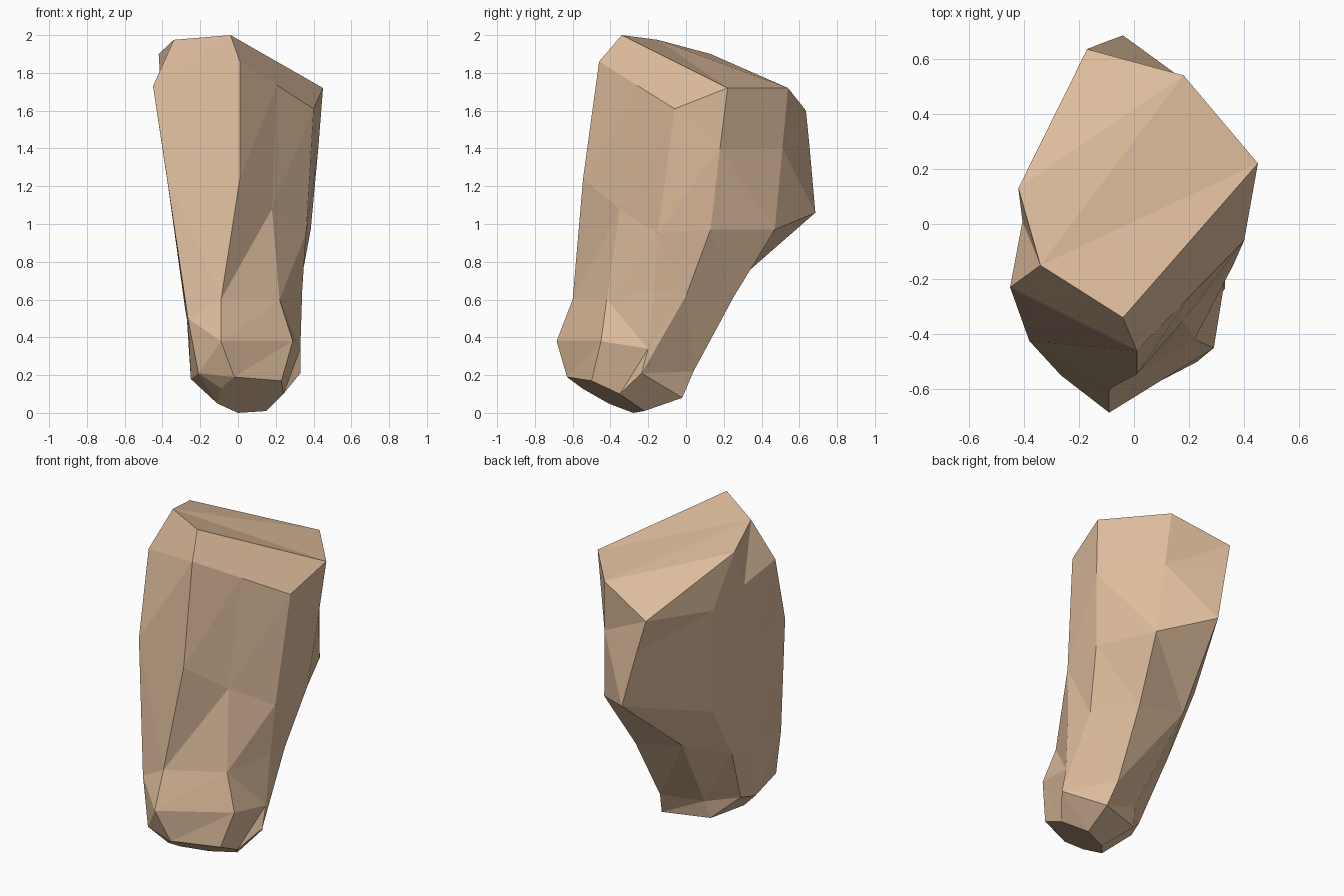
import bpy, bmesh
from mathutils import Vector

if "Cube" in bpy.data.objects:
    bpy.data.objects.remove(bpy.data.objects["Cube"])


def ring(*points):
    """Closed cross-section; None is spaced evenly between its given neighbours."""
    n, out = len(points), []
    for i, p in enumerate(points):
        if p is None:
            a = next(k for k in range(1, n) if points[(i - k) % n])
            b = next(k for k in range(1, n) if points[(i + k) % n])
            p = Vector(points[(i - a) % n]).lerp(Vector(points[(i + b) % n]), a / (a + b))
        out.append(Vector(p))
    return out


# Cross-sections, each starting at the front ridge and running round by the right side
top_rim = ring((-.04, -.34, 2), None, None, (.45, .22, 1.72), (.18, .54, 1.72),
               (-.17, .635, 1.6), None, (-.42, .13, 1.9), (-.34, -.15, 1.975))
shoulder = ring((.01, -.46, 1.86), None, (.40, -.06, 1.61), (.425, .18, 1.4), (.2, .51, 1.4),
                (-.12, .655, 1.4), (-.36, .25, 1.57), None, (-.45, -.23, 1.73))
waist = ring((.01, -.545, 1.24), (.18, -.35, 1.08), (.36, -.15, .95), (.385, .13, .97),
             (.23, .47, .97), (-.04, .685, 1.06), (-.30, .17, .90), (-.37, -.12, 1.2),
             (-.38, -.425, 1.27))
neck = ring((-.09, -.6, .6), (.22, -.42, .6), (.34, -.17, .65), (.32, 0, .62), (.17, .25, .61),
            (-.15, .25, .68), (-.28, -.05, .55), None, (-.265, -.55, .5))
ankle = ring((-.09, -.685, .38), (.29, -.45, .38), (.33, -.2, .34), (.33, -.235, .21),
             (.15, .04, .22), (-.07, -.08, .19), (-.22, -.22, .2), (-.25, -.32, .18),
             (-.21, -.58, .21))
base = ring((-.02, -.63, .19), (.23, -.5, .17), (.24, -.35, .1), (.15, -.22, .01),
            (.18, -.02, .08), (-.09, -.11, .08), (0, -.28, 0), (-.11, -.41, .05),
            (-.09, -.55, .13))

# Loft the sections into one faceted body
bm = bmesh.new()
loops = [[bm.verts.new(p) for p in r]
         for r in (top_rim, shoulder, waist, neck, ankle, base)]
for upper, lower in zip(loops, loops[1:]):
    for i in range(9):
        j = (i + 1) % 9
        bm.faces.new((upper[i], lower[i], lower[j], upper[j]))

# Sloped top facets, flat underside and heel
for loop, caps in ((loops[0], ((4, 5, 6, 7), (4, 7, 8), (3, 4, 8), (0, 1, 2, 3, 8))),
                   (loops[-1], ((0, 1, 2, 3, 6, 7, 8), (3, 4, 5, 6)))):
    for cap in caps:
        bm.faces.new([loop[i] for i in cap])

bmesh.ops.triangulate(bm, faces=bm.faces[:])
bmesh.ops.recalc_face_normals(bm, faces=bm.faces[:])
mesh = bpy.data.meshes.new("faceted_block")
bm.to_mesh(mesh)
bm.free()

# Tan surface
tan = bpy.data.materials.new("tan")
tan.diffuse_color = (.72, .5, .33, 1)
tan.use_nodes = True
tan.node_tree.nodes["Principled BSDF"].inputs["Base Color"].default_value = tan.diffuse_color
mesh.materials.append(tan)
bpy.context.collection.objects.link(bpy.data.objects.new("faceted_block", mesh))
